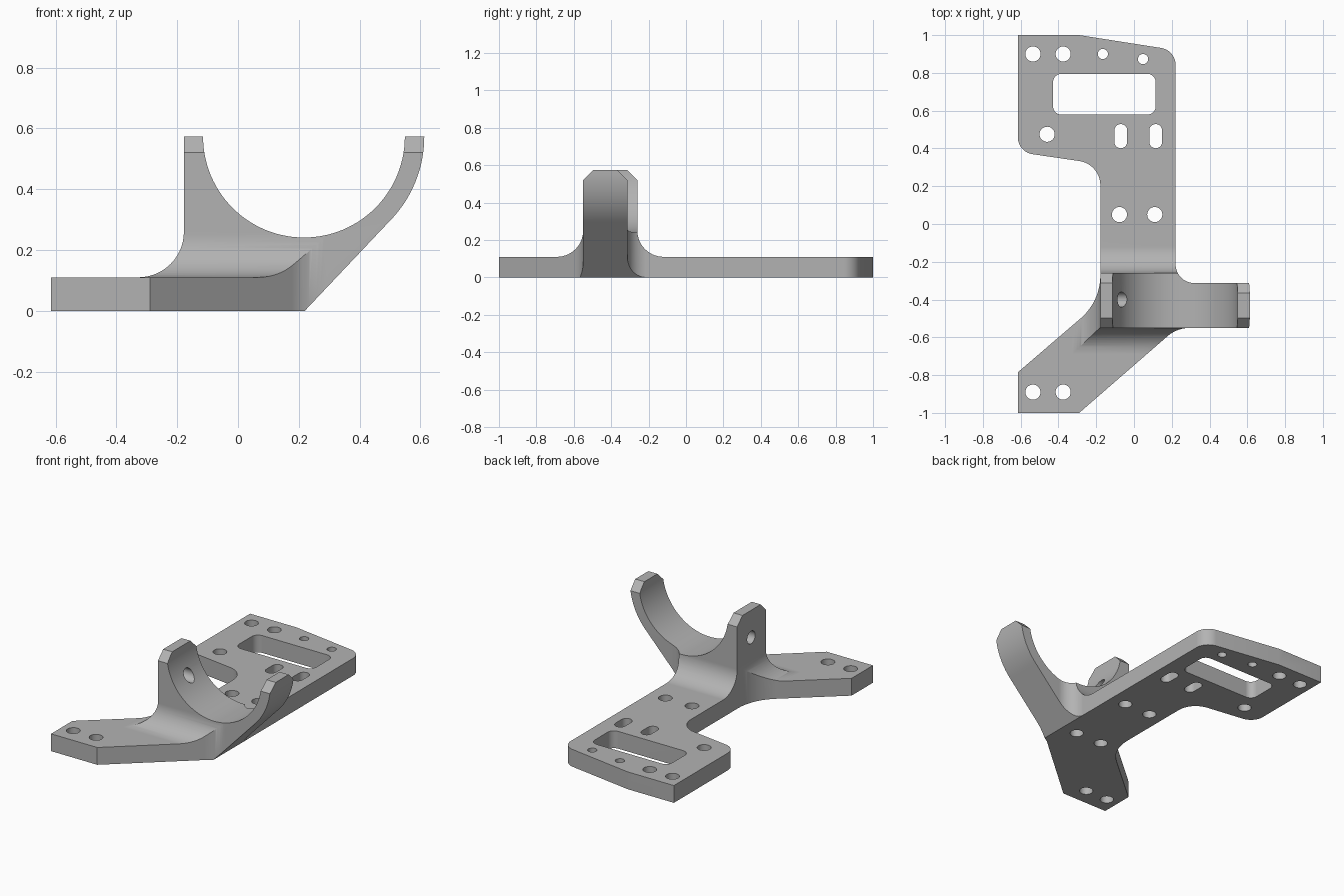
import bpy, bmesh
from math import sin, cos, tan, radians
from mathutils import Vector

cube = bpy.data.objects.get("Cube")
if cube:
    bpy.data.objects.remove(cube, do_unlink=True)

PLATE = 0.11           # plate thickness
TOP = 0.573            # cradle height and bore centre
FRONT, BACK = -0.55, -0.26
POST = -0.178          # outer face of the post and neck
MID = 0.217            # bore centre in x

grey = bpy.data.materials.new("light grey")
grey.use_nodes = True
grey.diffuse_color = (0.45, 0.45, 0.45, 1)
grey.node_tree.nodes["Principled BSDF"].inputs["Base Color"].default_value = (0.45, 0.45, 0.45, 1)


def arc(cx, cy, r, a0, a1, n):
    angles = [radians(a0 + (a1 - a0) * i / n) for i in range(n + 1)]
    return [(round(cx + r * cos(a), 5), round(cy + r * sin(a), 5)) for a in angles]


def rounded(corners, n=10):
    """Polygon of (x, y, radius) corners with the corners rounded."""
    out = []
    for i, (x, y, r) in enumerate(corners):
        p = Vector((x, y))
        pts = [p]
        if r:
            a = (Vector(corners[i - 1][:2]) - p).normalized()
            b = (Vector(corners[(i + 1) % len(corners)][:2]) - p).normalized()
            half = a.angle(b) / 2
            c = p + (a + b).normalized() * r / sin(half)
            s = (p + a * r / tan(half) - c).normalized()
            e = (p + b * r / tan(half) - c).normalized()
            pts = [c + s.slerp(e, k / n).normalized() * r for k in range(n + 1)]
        for q in pts:
            if not out or (q - out[-1]).length > 1e-4:
                out.append(q)
    if (out[0] - out[-1]).length < 1e-4:
        out.pop()
    return [(round(q.x, 5), round(q.y, 5)) for q in out]


def slot(cx, cy, hx, hy, r):
    return rounded([(cx - hx, cy - hy, r), (cx + hx, cy - hy, r),
                    (cx + hx, cy + hy, r), (cx - hx, cy + hy, r)])


AXES = {"xy": lambda u, v, w: (u, v, w),
        "xz": lambda u, v, w: (u, w, v),
        "yz": lambda u, v, w: (w, u, v)}


def prism(bm, pts, plane, lo, hi):
    place = AXES[plane]
    a = [bm.verts.new(place(u, v, lo)) for u, v in pts]
    b = [bm.verts.new(place(u, v, hi)) for u, v in pts]
    bm.faces.new(a)
    bm.faces.new(b)
    for i in range(len(a)):
        bm.faces.new((a[i - 1], a[i], b[i], b[i - 1]))


def solid(name, *prisms):
    bm = bmesh.new()
    for args in prisms:
        prism(bm, *args)
    bmesh.ops.recalc_face_normals(bm, faces=bm.faces[:])
    me = bpy.data.meshes.new(name)
    bm.to_mesh(me)
    bm.free()
    me.materials.append(grey)
    ob = bpy.data.objects.new(name, me)
    bpy.context.scene.collection.objects.link(ob)
    return ob


# Plan outline: plate, neck, diagonal foot and cradle arm
outline = rounded([
    (-0.615, 1, 0), (-0.29, 1, 0), (0.22, 0.92, 0.09), (0.22, -0.313, 0.1),
    (0.7, -0.313, 0), (0.7, FRONT, 0), (0.228, FRONT, 0.18), (-0.29, -1, 0),
    (-0.615, -1, 0), (-0.615, -0.785, 0), (POST, -0.41, 0.3),
    (POST, 0.317, 0.13), (-0.615, 0.381, 0.09)])
bracket = solid("cradle_bracket", (outline, "xy", -0.1, 0.8))

# Front profile: post with flared root, round bore and curved arm
front = ([(-0.7, 0), (0.22, 0)]
         + arc(MID, TOP, 0.396, -45, 0, 14)
         + [(MID + 0.396, 0.7), (MID + 0.332, 0.7)]
         + arc(MID, TOP, 0.332, 0, -180, 56)
         + [(MID - 0.332, 0.7), (POST, 0.7)]
         + arc(POST - 0.15, PLATE + 0.15, 0.15, 0, -90, 14)
         + [(-0.7, PLATE)])
front_profile = solid("front_profile", (front, "xz", -1.2, 1.2))

# Side profile: flat plate, filleted roots and chamfered cradle tips
side = ([(-1.2, -0.1), (1.2, -0.1), (1.2, PLATE)]
        + arc(BACK + 0.14, PLATE + 0.14, 0.14, -90, -180, 14)
        + [(BACK, 0.52), (BACK - 0.053, TOP), (FRONT + 0.053, TOP), (FRONT, 0.52)]
        + arc(FRONT - 0.14, PLATE + 0.14, 0.14, 0, -90, 14)
        + [(-1.2, PLATE)])
side_profile = solid("side_profile", (side, "yz", -1, 1))

# Through holes, slots and the rectangular window
cuts = [(slot(x, y, r, r, r), "xy", -0.1, 0.2) for x, y, r in (
    (-0.535, 0.9, 0.04), (-0.375, 0.9, 0.04), (-0.165, 0.9, 0.027),
    (0.048, 0.873, 0.027), (-0.46, 0.475, 0.04), (-0.077, 0.05, 0.04),
    (0.11, 0.05, 0.04), (-0.535, -0.89, 0.04), (-0.375, -0.89, 0.04))]
cuts += [(slot(x, 0.465, 0.034, 0.064, 0.034), "xy", -0.1, 0.2) for x in (-0.07, 0.115)]
cuts.append((slot(-0.157, 0.687, 0.272, 0.108, 0.045), "xy", -0.1, 0.2))
# Blind holes under the cradle
cuts += [(slot(x, -0.4, 0.04, 0.04, 0.04), "xy", -0.1, 0.15) for x in (-0.077, 0.11)]
# Cross hole in the post and rear chamfer on the arm tip
cuts.append((slot(-0.4, 0.4, 0.04, 0.04, 0.04), "yz", -0.3, 0.05))
cuts.append(([(-0.283, 0.49), (-0.283, 0.65), (-0.443, 0.65)], "yz", 0.4, 0.75))
cutters = solid("hole_cutters", *cuts)

for helper, mode in ((front_profile, "INTERSECT"), (side_profile, "INTERSECT"),
                     (cutters, "DIFFERENCE")):
    helper.hide_render = True
    mod = bracket.modifiers.new(helper.name, "BOOLEAN")
    mod.operation, mod.solver, mod.object = mode, "EXACT", helper

# Apply the cuts and drop the helpers
bpy.context.view_layer.update()
result = bpy.data.meshes.new_from_object(
    bracket.evaluated_get(bpy.context.evaluated_depsgraph_get()))
bracket.modifiers.clear()
bracket.data = result
for helper in (front_profile, side_profile, cutters):
    bpy.data.objects.remove(helper, do_unlink=True)

# Smooth curved walls, crisp edges
for ob in bpy.context.selected_objects:
    ob.select_set(False)
bracket.select_set(True)
bpy.context.view_layer.objects.active = bracket
bpy.ops.object.shade_smooth_by_angle(angle=radians(25))
weighted = bracket.modifiers.new("even_shading", "WEIGHTED_NORMAL")
weighted.keep_sharp = True
